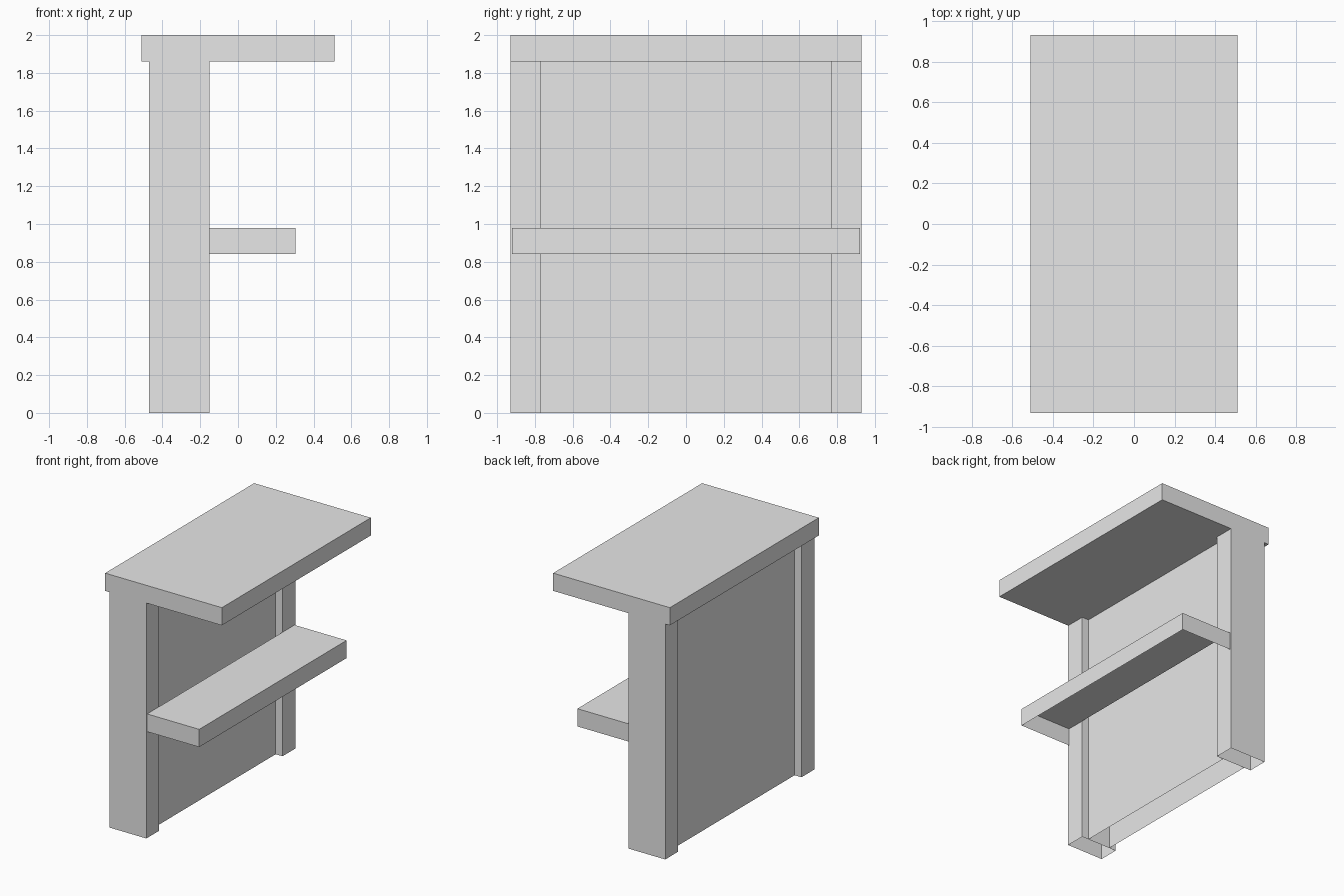
import bpy
import bmesh
from mathutils import Vector

cube = bpy.data.objects.get("Cube")
if cube:
    bpy.data.objects.remove(cube, do_unlink=True)

# One plain grey for the whole counter
GREY = (0.8, 0.8, 0.8, 1.0)
grey = bpy.data.materials.new("plain_grey")
grey.use_nodes = True
grey.diffuse_color = GREY
grey.node_tree.nodes["Principled BSDF"].inputs["Base Color"].default_value = GREY


def open_box(name, low, high, open_sides=()):
    """Box between two corners, left open on the given directions."""
    low, high = Vector(low), Vector(high)
    bm = bmesh.new()
    bmesh.ops.create_cube(bm, size=1)
    bm.normal_update()
    missing = [f for f in bm.faces
               if any(f.normal.dot(Vector(d)) > 0.9 for d in open_sides)]
    bmesh.ops.delete(bm, geom=missing, context="FACES")
    bmesh.ops.scale(bm, vec=high - low, verts=bm.verts)
    bmesh.ops.translate(bm, vec=(low + high) / 2, verts=bm.verts)
    mesh = bpy.data.meshes.new(name)
    bm.to_mesh(mesh)
    bm.free()
    mesh.materials.append(grey)
    obj = bpy.data.objects.new(name, mesh)
    bpy.context.collection.objects.link(obj)
    return obj


UP, DOWN = (0, 0, 1), (0, 0, -1)
FRONT, BACK, RIGHT = (0, -1, 0), (0, 1, 0), (-1, 0, 0)
UNDER_TOP = 1.86

# Solid counter top
open_box("counter_top", (-0.51, -0.93, UNDER_TOP), (0.51, 0.93, 2))

# Hollow end posts, open at floor and top
open_box("front_post", (-0.47, -0.93, 0), (-0.15, -0.77, UNDER_TOP), (UP, DOWN))
open_box("back_post", (-0.47, 0.77, 0), (-0.15, 0.93, UNDER_TOP), (UP, DOWN))

# Hollow wall panel, set in from the posts on both sides
open_box("wall_panel", (-0.41, -0.77, 0), (-0.21, 0.77, UNDER_TOP),
         (UP, DOWN, FRONT, BACK))

# Shelf shell, open underneath and against the wall
open_box("shelf", (-0.15, -0.92, 0.84), (0.305, 0.92, 0.98), (DOWN, RIGHT))
